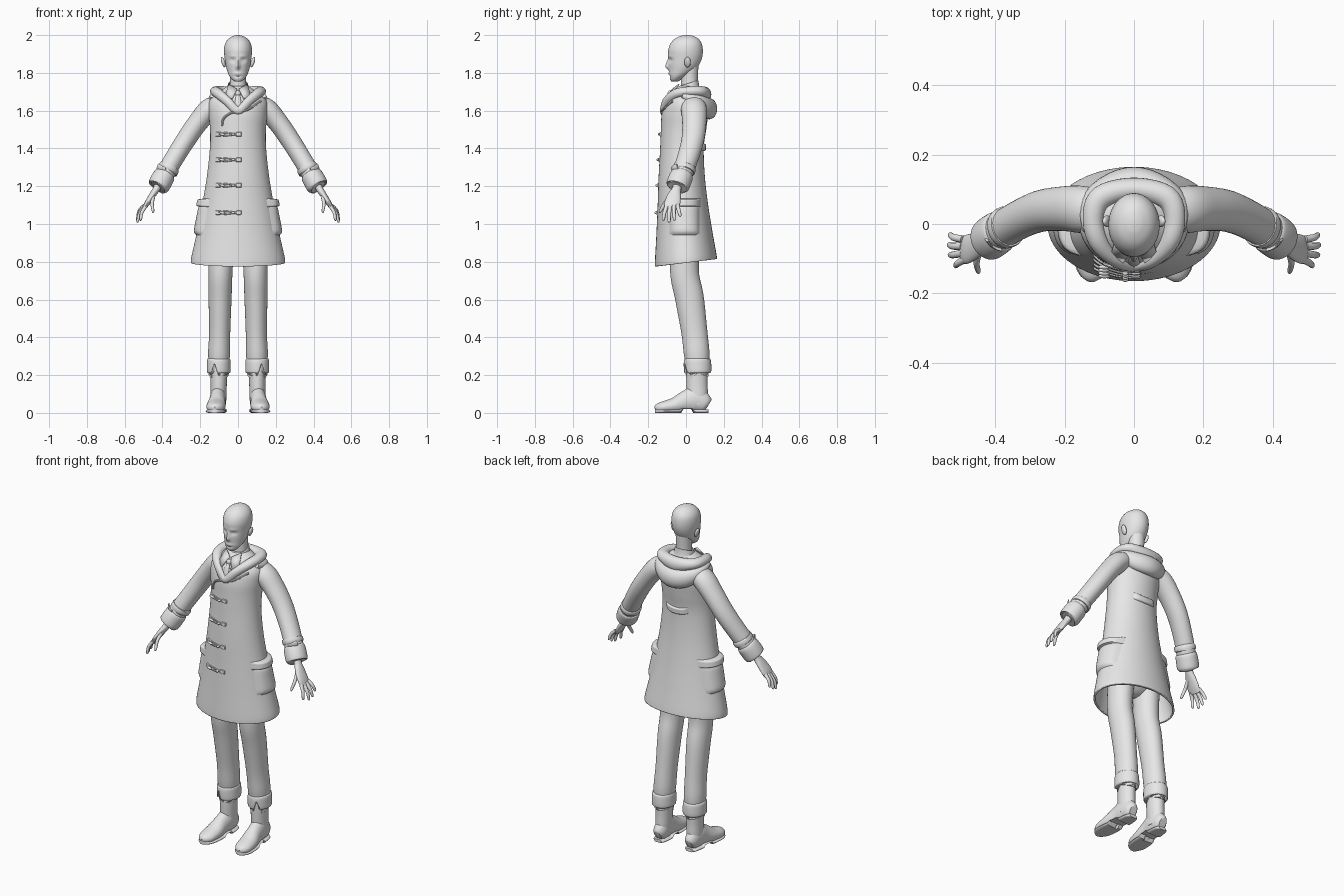
import bpy, bmesh, math
from mathutils import Vector, Matrix
from mathutils.bvhtree import BVHTree

cube = bpy.data.objects.get("Cube")
if cube:
    bpy.data.objects.remove(cube, do_unlink=True)

grey = bpy.data.materials.new("plain_grey")
grey.use_nodes = True
grey.diffuse_color = (.8, .8, .8, 1)
grey.node_tree.nodes["Principled BSDF"].inputs["Base Color"].default_value = (.8, .8, .8, 1)
parts = []


def finish(name, bm, mirror=False, thick=0):
    bmesh.ops.recalc_face_normals(bm, faces=bm.faces)
    mesh = bpy.data.meshes.new(name)
    bm.to_mesh(mesh)
    bm.free()
    mesh.materials.append(grey)
    obj = bpy.data.objects.new(name, mesh)
    bpy.context.collection.objects.link(obj)
    if thick:
        mod = obj.modifiers.new("Solidify", "SOLIDIFY")
        mod.thickness, mod.offset = thick, -1
    if mirror:
        obj.modifiers.new("Mirror", "MIRROR").use_mirror_merge = False
    parts.append(obj)
    return obj


def spline(keys, steps, closed):
    """Smooth rows of key values."""
    n, out = len(keys), []
    pick = (lambda i: keys[i % n]) if closed else (lambda i: keys[min(max(i, 0), n - 1)])
    for i in range(n if closed else n - 1):
        for s in range(steps):
            t = s / steps
            out.append([.5 * (2*b + (c-a)*t + (2*a - 5*b + 4*c - d)*t*t + (3*b - a - 3*c + d)*t**3)
                        for a, b, c, d in zip(pick(i-1), pick(i), pick(i+1), pick(i+2))])
    return out if closed else out + [list(keys[-1])]


def loft(name, keys, ref=None, n=24, steps=5, closed=False, caps=(True, True),
         shape=None, **opts):
    """Rings (x, y, z, radius, radius, tilt); level if ref is None, else square to the path."""
    rows = spline([tuple(k) + (0,) * (6 - len(k)) for k in keys], steps, closed)
    bm, rings, m = bmesh.new(), [], len(rows)
    for i, (x, y, z, a, b, tilt) in enumerate(rows):
        c, u, v = Vector((x, y, z)), Vector((1, 0, 0)), Vector((0, 1, tilt))
        if ref:
            lo, hi = ((i - 1) % m, (i + 1) % m) if closed else (max(i - 1, 0), min(i + 1, m - 1))
            t = (Vector(rows[hi][:3]) - Vector(rows[lo][:3])).normalized()
            r = Vector(ref)
            u = (r - t * r.dot(t)).normalized()
            v = t.cross(u)
        ring = []
        for k in range(n):
            ang = math.tau * k / n
            co = c + u * a * math.cos(ang) + v * b * math.sin(ang)
            ring.append(bm.verts.new(shape(co) if shape else co))
        rings.append(ring)
    for i in range(m if closed else m - 1):
        p, q = rings[i], rings[(i + 1) % m]
        for k in range(n):
            j = (k + 1) % n
            bm.faces.new((p[k], p[j], q[j], q[k]))
    if not closed:
        for use, ring in zip(caps, (rings[0], rings[-1])):
            if use:
                bm.faces.new(ring)
    return finish(name, bm, **opts)


def ball(name, loc, size, turn=0, **opts):
    bm = bmesh.new()
    mat = Matrix.Translation(loc) @ Matrix.Rotation(turn, 4, "Y") @ Matrix.Diagonal((*size, 1))
    bmesh.ops.create_uvsphere(bm, u_segments=20, v_segments=12, radius=1, matrix=mat)
    return finish(name, bm, **opts)


def plate(name, points, thick, **opts):
    bm = bmesh.new()
    bm.faces.new([bm.verts.new(p) for p in points])
    return finish(name, bm, thick=thick, **opts)


def loop(half):
    """Whole path from the half that runs from x = 0 to x = 0."""
    return half + [(-k[0],) + tuple(k[1:]) for k in half[-2:0:-1]]


X, Y, Z = (1, 0, 0), (0, 1, 0), (0, 0, 1)

# Coat: height, front, back, half width, hem tilt
coat_rows = [(.795, -.165, .165, .25, .12), (.83, -.164, .16, .246, .11), (.95, -.157, .14, .219, .06),
             (1.1, -.15, .117, .19, .02), (1.25, -.145, .1, .165, 0), (1.4, -.137, .094, .149, 0),
             (1.5, -.133, .107, .148, 0), (1.58, -.129, .116, .155, 0), (1.64, -.113, .11, .155, 0),
             (1.68, -.087, .095, .13, 0), (1.71, -.06, .078, .085, 0), (1.73, -.04, .065, .055, 0)]
coat = loft("coat", [(0, (f + b) / 2, z, w, (b - f) / 2, t) for z, f, b, w, t in coat_rows],
            n=64, caps=(False, True), thick=.01)
tree = BVHTree.FromPolygons([v.co for v in coat.data.vertices],
                            [tuple(p.vertices) for p in coat.data.polygons])


def on_coat(side, u, z, lift=0):
    """Point on the coat seen from a side: front, back or left."""
    d = Vector({"front": (0, 1, 0), "back": (0, -1, 0), "left": (-1, 0, 0)}[side])
    start = Vector((0, u, z)) if side == "left" else Vector((u, 0, z))
    return tree.ray_cast(start - d, d)[0] - d * lift


def patch(name, side, u0, u1, z0, z1, lift, sag=0, m=14, **opts):
    """Padded piece of cloth lying on the coat."""
    bm, grid = bmesh.new(), []
    for i in range(m + 1):
        for j in range(m + 1):
            u, v = 2 * i / m - 1, 2 * j / m - 1
            h = lift * (1 - u**8) * (1 - v**8) - .003
            grid.append(bm.verts.new(on_coat(side, u0 + (u1-u0) * i / m,
                                             z0 + (z1-z0) * j / m + sag * u * u, h)))
    for i in range(m):
        for j in range(m):
            k = i * (m + 1) + j
            bm.faces.new((grid[k], grid[k+1], grid[k+m+2], grid[k+m+1]))
    return finish(name, bm, **opts)


def cord(name, points, r, lift=.004):
    loft(name, [(*on_coat("front", x, z, lift), r, r) for x, z in points], ref=(0, 1, .2), n=8)


# Pockets, back tab and front overlap
patch("pocket", "left", -.09, .075, .94, 1.11, .022, mirror=True)
patch("pocket_flap", "left", -.095, .08, 1.09, 1.135, .034, mirror=True)
patch("back_tab", "back", -.075, .075, 1.385, 1.425, .014, sag=.012)
cord("front_overlap_edge", [(.12, 1.65), (.05, 1.605), (-.03, 1.59), (-.075, 1.56), (-.085, 1.52)], .006)

# Toggle fastenings
for z in (1.475, 1.34, 1.205, 1.06):
    for x in (-.105, .005):
        patch("toggle_patch", "front", x - .016, x + .016, z - .012, z + .012, .011, m=8)
    for dz in (-.004, .004):
        cord("toggle_cord", [(-.11, z), (-.07, z + 2 * dz), (-.03, z + dz), (.01, z)], .0035)
    ball("toggle", on_coat("front", -.085, z, .012), (.018, .007, .007), .25)
    ball("toggle_knot", on_coat("front", -.025, z, .01), (.009, .007, .007))

# Hood: rolled rim and hanging pouch
loft("hood_rim", loop([(0, -.122, 1.6, .022, .016), (.055, -.104, 1.648, .024, .02),
                       (.103, -.05, 1.69, .026, .028), (.118, .02, 1.702, .026, .03),
                       (.093, .078, 1.7, .03, .034), (0, .1, 1.685, .042, .034)]), ref=Z, closed=True)
pouch = [(.137, -.02, 1.68, .012, .012), (.122, .055, 1.65, .036, .034), (.07, .103, 1.62, .052, .04)]
loft("hood_pouch", pouch + [(0, .123, 1.61, .056, .042)] + [(-k[0],) + k[1:] for k in pouch[::-1]], ref=Z)

# Sleeves and cuffs
loft("sleeve", [(.09, .035, 1.635, .06, .05), (.15, .042, 1.607, .068, .058), (.21, .044, 1.54, .064, .054),
                (.275, .036, 1.447, .06, .052), (.345, .005, 1.335, .056, .05),
                (.415, -.04, 1.215, .054, .05)], ref=Y, n=32, mirror=True)
loft("sleeve_cuff", [(.382, -.018, 1.268, .05, .046), (.387, -.021, 1.26, .06, .056),
                     (.404, -.033, 1.232, .063, .059), (.421, -.045, 1.2, .061, .057),
                     (.424, -.047, 1.195, .048, .044)], ref=Y, n=32, mirror=True)
loft("sleeve_strap", [(.361, -.005, 1.305, .05, .046), (.363, -.006, 1.301, .06, .055),
                      (.374, -.013, 1.281, .06, .056), (.376, -.014, 1.277, .05, .046)],
     ref=Y, n=32, steps=2, mirror=True)
loft("strap_buckle", [(x, y, z, .016, .004) for x, y, z in
                      ((.385, -.073, 1.285), (.41, -.064, 1.296), (.425, -.046, 1.306))],
     ref=(-.4, -.4, .8), n=8, mirror=True)

# Hands
loft("palm", [(.412, -.038, 1.225, .026, .022), (.432, -.05, 1.185, .024, .019), (.455, -.062, 1.15, .036, .017),
              (.482, -.073, 1.108, .042, .014), (.497, -.077, 1.082, .036, .009)], ref=Y, mirror=True)
for name, base, tip in (("little_finger", (.494, -.044, 1.1), (.535, -.03, 1.04)),
                        ("ring_finger", (.495, -.064, 1.095), (.538, -.06, 1.018)),
                        ("middle_finger", (.494, -.084, 1.092), (.535, -.09, 1.008)),
                        ("index_finger", (.488, -.102, 1.095), (.518, -.122, 1.018)),
                        ("thumb", (.447, -.078, 1.15), (.45, -.142, 1.06))):
    a, b = Vector(base), Vector(tip)
    mid = a.lerp(b, .5) + Vector((.006, -.002, .004))
    near = a.lerp(b, .9)
    loft(name, [(*a, .011, .01), (*mid, .01, .009), (*near, .008, .007), (*b, .002, .002)],
         ref=Y, n=12, mirror=True)


# Head: height, front, back, half width
def bump(a, b):
    return math.exp(-a * a - b * b)


def face(co):
    if co.y < -.02:
        x, z = abs(co.x), co.z
        co.y += (.008 * bump((x - .028) / .016, (z - 1.868) / .012)
                 - .017 * bump(x / .01, (z - 1.833) / .014) - .01 * bump(x / .008, (z - 1.856) / .016)
                 - .004 * bump(x / .022, (z - 1.795) / .008) + .004 * bump(x / .02, (z - 1.782) / .005)
                 - .004 * bump((x - .028) / .02, (z - 1.887) / .008))
    return co


head_rows = [(1.755, -.078, -.04, .018), (1.765, -.084, -.025, .032), (1.785, -.088, .005, .047),
             (1.81, -.09, .042, .057), (1.84, -.092, .068, .065), (1.88, -.093, .085, .071),
             (1.92, -.094, .089, .074), (1.955, -.082, .083, .068), (1.98, -.06, .066, .051),
             (1.995, -.03, .04, .026), (2, -.004, .014, .006)]
loft("head", [(0, (f + b) / 2, z, w, (b - f) / 2) for z, f, b, w in head_rows], n=72, steps=6, shape=face)
ball("ear", (.078, .008, 1.857), (.01, .017, .029), .3, mirror=True)
loft("neck", [(0, .02, 1.66, .055, .05), (0, .018, 1.74, .043, .044), (0, .02, 1.84, .045, .046)])

# Shirt collar and tie
loft("shirt_collar", [(0, .01, 1.68, .075, .07, .3), (0, .012, 1.715, .06, .058, .3),
                      (0, .013, 1.745, .052, .053, .3)], n=40, caps=(False, False), thick=.006)
plate("collar_wing", [(.004, -.068, 1.712), (.05, -.035, 1.738), (.066, -.082, 1.678), (.03, -.109, 1.66)],
      .006, mirror=True)
ball("tie_knot", (0, -.084, 1.69), (.015, .014, .017))
loft("tie", [(0, -.084, 1.69, .007, .008), (0, -.106, 1.655, .007, .015), (0, -.122, 1.6, .006, .02)], ref=Y)

# Trousers
ball("hips", (0, -.005, .98), (.155, .09, .13))
loft("trouser_leg", [(.088, 0, .95, .078, .07), (.093, -.008, .75, .076, .064), (.095, .018, .61, .076, .061),
                     (.097, .044, .43, .069, .056), (.1, .056, .32, .068, .058), (.101, .06, .26, .062, .054)],
     ref=Y, n=32, mirror=True)


def notch(co):
    if co.y < .06 and co.z < .265:
        co.z += .055 * max(0, 1 - abs(co.x - .125) / .016) * (.265 - co.z) / .055
    return co


loft("trouser_cuff", [(.102, .06, .29, .058, .052), (.102, .06, .282, .07, .061), (.102, .061, .25, .073, .063),
                      (.102, .062, .215, .071, .062), (.102, .062, .211, .06, .05)],
     ref=Y, n=72, shape=notch, mirror=True)

# Boots
loft("boot_shaft", [(.102, .058, .25, .058, .046), (.102, .058, .16, .056, .043), (.103, .06, .1, .056, .042),
                    (.104, .058, .045, .057, .041)], ref=Y, mirror=True)


def ground(co):
    co.z = max(co.z, .02 if -.025 < co.y < .035 else 0)
    return co


foot = [(.104, .118, .04, .032, .022), (.104, .1, .05, .05, .036), (.105, .05, .07, .07, .043),
        (.109, 0, .06, .058, .043), (.115, -.06, .04, .042, .05), (.12, -.12, .03, .031, .047),
        (.123, -.15, .024, .024, .032), (.124, -.164, .02, .012, .012)]
loft("boot_foot", foot, ref=Z, n=32, shape=ground, mirror=True)
loft("boot_sole", [(x, y, .009, .013, b * 1.07) for x, y, z, a, b in foot], ref=Z, n=32,
     shape=lambda co: ground(Vector((co.x, co.y, min(max(co.z, 0), .018) + (.006 if -.025 < co.y < .035 else 0)))),
     mirror=True)

# Smooth shading with crisp edges
bpy.ops.object.select_all(action="DESELECT")
for obj in parts:
    obj.select_set(True)
bpy.context.view_layer.objects.active = parts[0]
bpy.ops.object.shade_smooth_by_angle(angle=math.radians(40))
